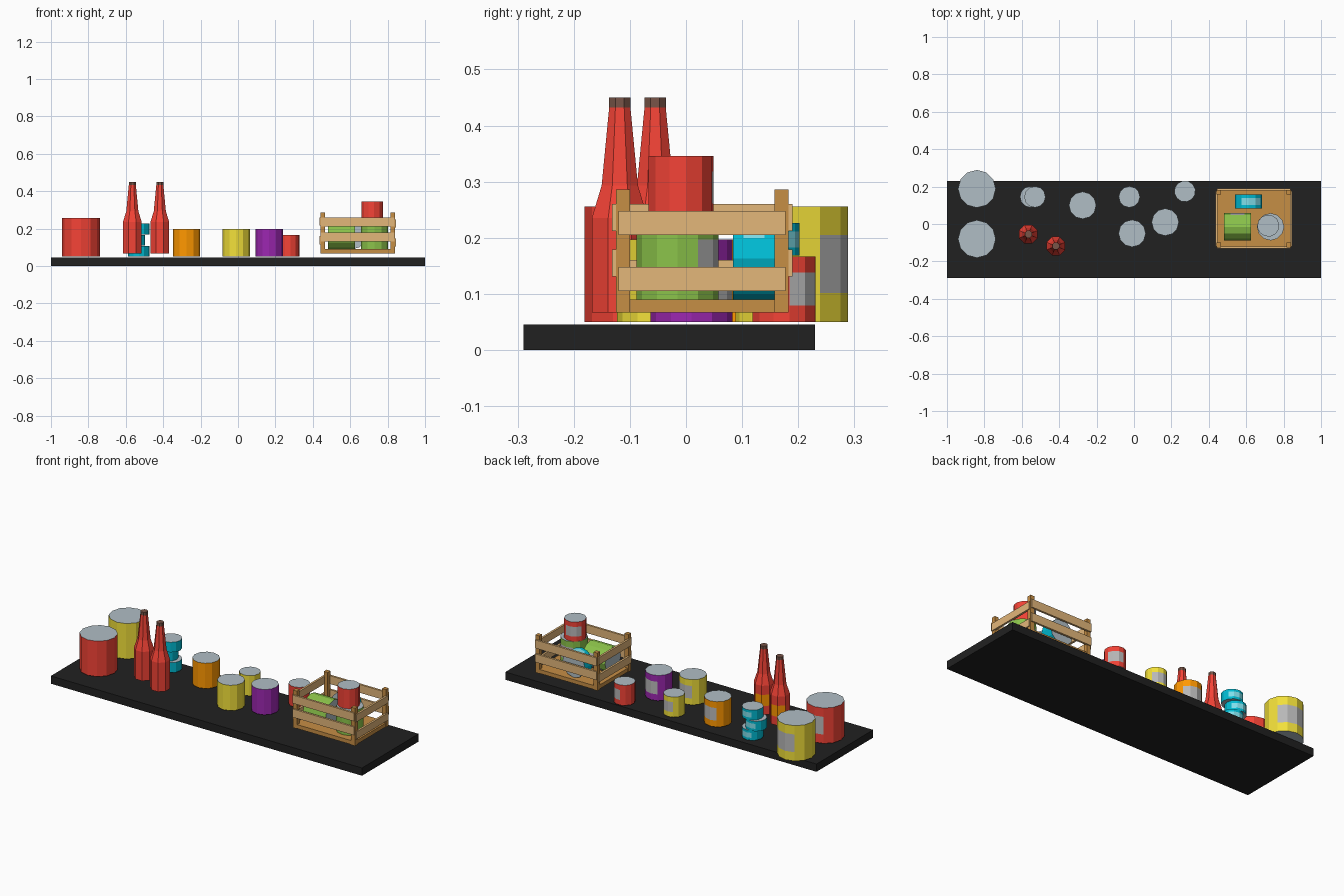
import bpy, bmesh
from math import sin, cos, radians, pi
from mathutils import Matrix

if "Cube" in bpy.data.objects:
    bpy.data.objects.remove(bpy.data.objects["Cube"])


def mat(name, hexcode):
    # hex sRGB colour to linear diffuse colour
    rgb = [int(hexcode[i:i + 2], 16) / 255 for i in (0, 2, 4)]
    lin = [c / 12.92 if c <= 0.04045 else ((c + 0.055) / 1.055) ** 2.4 for c in rgb]
    m = bpy.data.materials.new(name)
    m.diffuse_color = (*lin, 1)
    m.use_nodes = True
    m.node_tree.nodes["Principled BSDF"].inputs["Base Color"].default_value = m.diffuse_color
    return m


RED, YELLOW = mat("red", "F44336"), mat("yellow", "F2E03A")
ORANGE, PURPLE = mat("orange", "FF9800"), mat("purple", "9C27B0")
GREEN, CYAN = mat("green", "8BC34A"), mat("cyan", "00BCD4")
TIN, LABEL = mat("tin", "B0BEC5"), mat("label", "B8B8B8")
PALE, BROWN = mat("pale_cyan", "80DEEA"), mat("brown", "795548")
BLACK = mat("black", "212121")
SLAT, POST = mat("light_wood", "E3B77A"), mat("dark_wood", "C68E45")


def lathe(name, profile, sides, mats, pick, matrix, offset=0.0):
    # flat-faced turned solid; pick(ring, side) gives the wall material slot
    bm = bmesh.new()
    rings = [[bm.verts.new((r * cos(2 * pi * (i + offset) / sides),
                            r * sin(2 * pi * (i + offset) / sides), z))
              for i in range(sides)] for r, z in profile]
    for k in range(len(rings) - 1):
        for i in range(sides):
            j = (i + 1) % sides
            f = bm.faces.new((rings[k][i], rings[k][j], rings[k + 1][j], rings[k + 1][i]))
            f.material_index = pick(k, i)
    for f in (bm.faces.new(rings[0][::-1]), bm.faces.new(rings[-1])):
        f.material_index = 1
    me = bpy.data.meshes.new(name)
    bm.to_mesh(me)
    bm.free()
    for m in mats:
        me.materials.append(m)
    ob = bpy.data.objects.new(name, me)
    ob.matrix_world = matrix
    bpy.context.collection.objects.link(ob)


def can(name, x, y, z, r, h, color, turn=0, tilt=None, label=LABEL):
    # tin with a three-face label; z is the base (or the centre when tilted)
    m = Matrix.Translation((x, y, z))
    base = 0.0
    if tilt:
        m = m @ Matrix.Rotation(radians(90), 4, tilt)
        base = -h / 2
    m = m @ Matrix.Rotation(radians(turn), 4, 'Z')
    lathe(name, [(r, base + h * t) for t in (0, 0.25, 0.75, 1)], 12, (color, TIN, label),
          lambda k, i: 2 if k == 1 and i in (1, 2, 3) else 0, m)


def box(name, x0, x1, y0, y1, z0, z1, material):
    bm = bmesh.new()
    bmesh.ops.create_cube(bm, size=1)
    for v in bm.verts:
        v.co = ((x0 + x1) / 2 + v.co.x * (x1 - x0), (y0 + y1) / 2 + v.co.y * (y1 - y0),
                (z0 + z1) / 2 + v.co.z * (z1 - z0))
    me = bpy.data.meshes.new(name)
    bm.to_mesh(me)
    bm.free()
    me.materials.append(material)
    bpy.context.collection.objects.link(bpy.data.objects.new(name, me))


# shelf board
box("shelf_board", -1, 1, -0.29, 0.23, 0, 0.045, BLACK)

# standing cans
can("large_yellow_can", -0.84, 0.188, 0.05, 0.101, 0.206, YELLOW)
can("large_red_can", -0.84, -0.08, 0.05, 0.101, 0.206, RED)
can("orange_can", -0.275, 0.10, 0.05, 0.073, 0.147, ORANGE)
can("yellow_can", -0.01, -0.05, 0.05, 0.073, 0.147, YELLOW)
can("purple_can", 0.167, 0.01, 0.05, 0.073, 0.147, PURPLE)
can("small_yellow_can", -0.025, 0.145, 0.05, 0.057, 0.117, YELLOW)
can("small_red_can", 0.272, 0.175, 0.05, 0.057, 0.117, RED, turn=-20)

# stack of flat cans
for i, x in enumerate((-0.53, -0.553, -0.53)):
    can(f"flat_can_{i + 1}", x, 0.145, 0.05 + 0.059 * i, 0.057, 0.058, CYAN, label=PALE)

# bottles
BOTTLE = [(0.054, 0), (0.054, 0.05), (0.054, 0.115), (0.054, 0.168),
          (0.035, 0.226), (0.0205, 0.365), (0.0205, 0.383)]
for n, (x, y) in enumerate(((-0.565, -0.055), (-0.418, -0.118))):
    lathe(f"bottle_{n + 1}", BOTTLE, 8, (RED, BROWN, ORANGE),
          lambda k, i: 1 if k == 5 else 2 if k == 1 and i in (1, 2) else 0,
          Matrix.Translation((x, y, 0.067)), 0.5)

# crate base and corner posts
box("crate_base", 0.445, 0.836, -0.122, 0.18, 0.067, 0.09, POST)
for i, x in enumerate((0.441, 0.815)):
    for j, y in enumerate((-0.125, 0.158)):
        box(f"crate_post_{i}{j}", x, x + 0.025, y, y + 0.025, 0.067, 0.286, POST)

# crate slats
for i, z in enumerate((0.131, 0.212)):
    for side, y in (("front", -0.132), ("back", 0.178)):
        box(f"crate_{side}_slat_{i}", 0.443, 0.838, y, y + 0.012, z, z + 0.048, SLAT)
for i, z in enumerate((0.105, 0.205)):
    box(f"crate_right_slat_{i}", 0.833, 0.845, -0.12, 0.177, z, z + 0.043, SLAT)
    box(f"crate_left_slat_{i}", 0.435, 0.447, -0.12, 0.177, z + 0.011, z + 0.055, SLAT)

# cans inside the crate
can("upright_green_can", 0.73, -0.015, 0.09, 0.073, 0.143, GREEN)
can("lying_green_can", 0.553, -0.015, 0.163, 0.073, 0.146, GREEN, tilt='Y')
can("lying_cyan_can", 0.612, 0.121, 0.163, 0.073, 0.074, CYAN, tilt='X', label=PALE)
can("top_red_can", 0.718, -0.009, 0.233, 0.059, 0.113, RED, turn=40)
